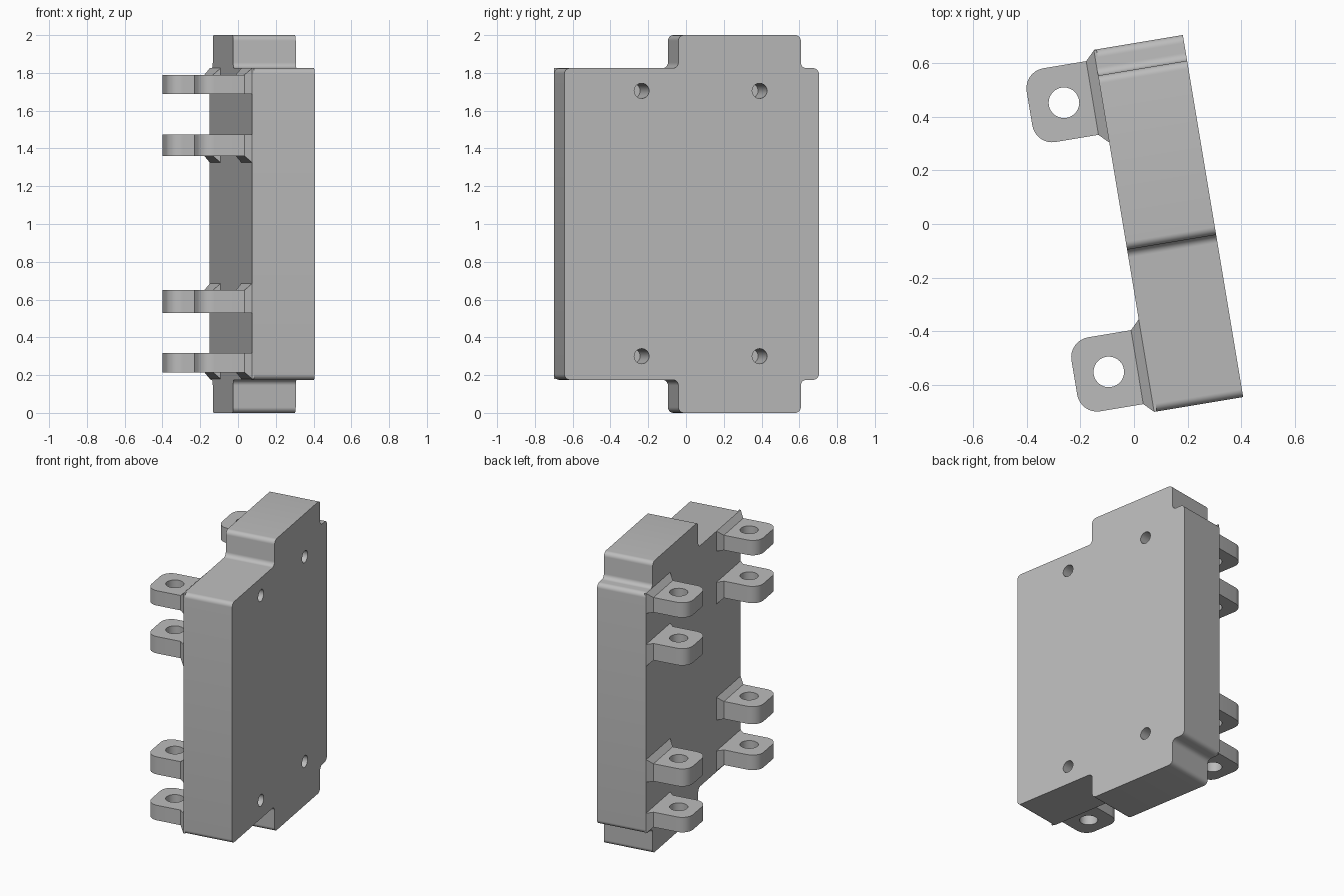
import bpy, bmesh, math
from mathutils import Vector, Matrix

if "Cube" in bpy.data.objects:
    bpy.data.objects.remove(bpy.data.objects["Cube"], do_unlink=True)

grey = bpy.data.materials.new("plain grey")
grey.use_nodes = True
colour = (0.5, 0.5, 0.5, 1)
grey.diffuse_color = colour
grey.node_tree.nodes["Principled BSDF"].inputs["Base Color"].default_value = colour

TURN = Matrix.Rotation(math.radians(9.46), 4, "Z")
BACK, FACE = -0.041, 0.295      # the two broad sides of the body


def rounded(corners):
    """Outline with each (a, b, radius) corner replaced by an arc."""
    out = []
    for i, (a, b, r) in enumerate(corners):
        p = Vector((a, b))
        if not r:
            out.append(p)
            continue
        d = (Vector(corners[i - 1][:2]) - p).normalized()
        e = (Vector(corners[(i + 1) % len(corners)][:2]) - p).normalized()
        for k in range(9):
            t = k / 8 * math.pi / 2
            out.append(p + d * r * (1 - math.sin(t)) + e * r * (1 - math.cos(t)))
    return out


def loft(name, rings):
    """Closed solid through matching rings of points."""
    bm = bmesh.new()
    loops = [[bm.verts.new(p) for p in ring] for ring in rings]
    n = len(loops[0])
    for lo, hi in zip(loops, loops[1:]):
        for i in range(n):
            j = (i + 1) % n
            bm.faces.new((lo[i], lo[j], hi[j], hi[i]))
    bm.faces.new(loops[0])
    bm.faces.new(loops[-1])
    bmesh.ops.recalc_face_normals(bm, faces=bm.faces)
    bm.transform(TURN)
    mesh = bpy.data.meshes.new(name)
    bm.to_mesh(mesh)
    bm.free()
    mesh.materials.append(grey)
    ob = bpy.data.objects.new(name, mesh)
    bpy.context.collection.objects.link(ob)
    return ob


def circle(a, b, r):
    return [(a + r * math.cos(k * math.tau / 32), b + r * math.sin(k * math.tau / 32))
            for k in range(32)]


def select(ob):
    bpy.ops.object.select_all(action="DESELECT")
    ob.select_set(True)
    bpy.context.view_layer.objects.active = ob


def cut(ob, cutter):
    select(ob)
    mod = ob.modifiers.new("hole", "BOOLEAN")
    mod.operation, mod.solver, mod.object = "DIFFERENCE", "EXACT", cutter
    bpy.ops.object.modifier_apply(modifier=mod.name)
    bpy.data.objects.remove(cutter, do_unlink=True)


def smooth(ob):
    select(ob)
    bpy.ops.object.shade_smooth_by_angle(angle=math.radians(30))


# Body: thick plate with a raised tab on its top and bottom edges
front, rear, tab_front, tab_rear, r = -0.702, 0.664, -0.09, 0.567, 0.03
half = [(front, 1.825), (tab_front, 1.825), (tab_front, 2), (tab_rear, 2),
        (tab_rear, 1.825), (rear, 1.825)]
outline = [(y, z, r) for y, z in half] + [(y, 2 - z, r) for y, z in reversed(half)]
profile = rounded(outline)
body = loft("body", [[(x, y, z) for y, z in profile] for x in (BACK, FACE)])

# Blind screw holes in the broad face
for y in (-0.287, 0.346):
    for z in (0.3, 1.705):
        cut(body, loft("hole_cutter", [[(x, a, b) for a, b in circle(y, z, 0.04)]
                                       for x in (FACE - 0.29, FACE + 0.1)]))
smooth(body)

# Mounting lugs: rounded, drilled ears with a flared foot on the body
TIP, NECK, FLARE = -0.313, -0.076, 0.035
levels = [("bottom", 0.215, 0.318, -1), ("lower", 0.53, 0.65, 1),
          ("upper", 1.36, 1.475, -1), ("top", 1.688, 1.79, 1)]
for side, y0, y1 in (("front", -0.667, -0.388), ("rear", 0.349, 0.627)):
    for level, z0, z1, way in levels:
        name = f"{side}_{level}_lug"
        shape = rounded([(TIP, y0, 0.075), (BACK + 0.01, y0, 0),
                         (BACK + 0.01, y1, 0), (TIP, y1, 0.075)])
        lug = loft(name, [[(x, y, z) for x, y in shape] for z in (z0, z1)])
        hole = circle(-0.183, (y0 + y1) / 2, 0.057)
        cut(lug, loft("hole_cutter", [[(x, y, z) for x, y in hole]
                                      for z in (z0 - 0.1, z1 + 0.1)]))
        smooth(lug)
        # The foot spreads to both sides and to one of top or bottom
        rings = []
        for x, g in ((NECK, 0), (BACK, FLARE), (BACK + 0.01, FLARE)):
            low, high = z0 - g * (way < 0), z1 + g * (way > 0)
            rings.append([(x, y0 - g, low), (x, y1 + g, low),
                          (x, y1 + g, high), (x, y0 - g, high)])
        loft(name + "_foot", rings)
